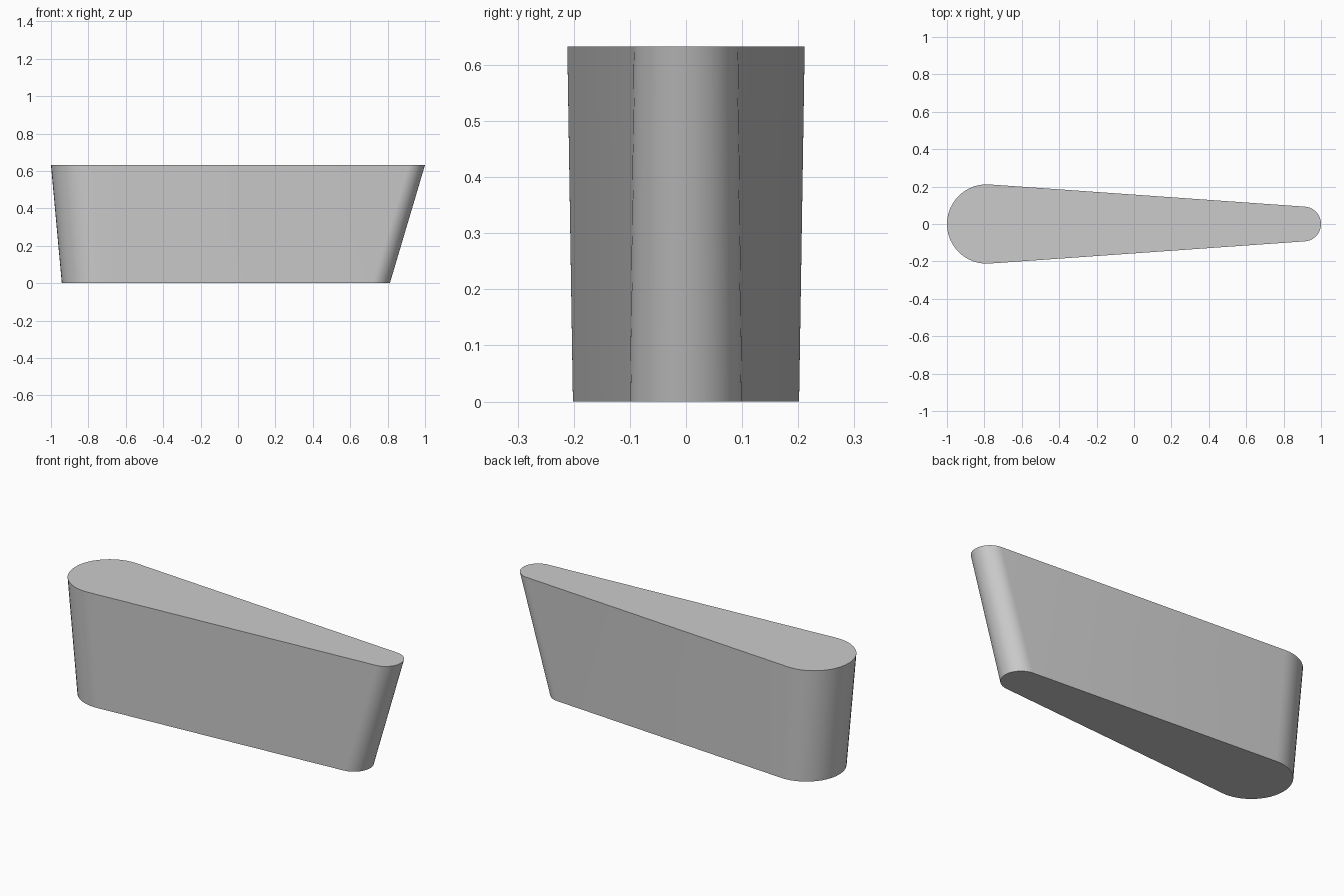
import bpy
import bmesh
from math import asin, cos, sin, pi, radians

cube = bpy.data.objects.get("Cube")
if cube:
    bpy.data.objects.remove(cube, do_unlink=True)

SEGMENTS = 24


def arc(centre, radius, start, end, z):
    """Points along a horizontal arc centred on the x axis."""
    angles = [start + (end - start) * i / SEGMENTS for i in range(SEGMENTS + 1)]
    return [(centre + radius * cos(a), radius * sin(a), z) for a in angles]


def teardrop(x_wide, r_wide, x_narrow, r_narrow, z):
    """Outline of two round ends joined by their tangent lines."""
    c_wide, c_narrow = x_wide + r_wide, x_narrow - r_narrow
    tangent = pi / 2 - asin((r_wide - r_narrow) / (c_narrow - c_wide))
    return (arc(c_narrow, r_narrow, -tangent, tangent, z)
            + arc(c_wide, r_wide, tangent, 2 * pi - tangent, z))


# Tapered body lofted between the bottom and top outlines
bm = bmesh.new()
bottom = [bm.verts.new(p) for p in teardrop(-0.942, 0.202, 0.812, 0.1, 0)]
top = [bm.verts.new(p) for p in teardrop(-1, 0.212, 1, 0.093, 0.633)]
count = len(top)
for i in range(count):
    j = (i + 1) % count
    bm.faces.new((bottom[i], bottom[j], top[j], top[i]))
bm.faces.new(top)
bm.faces.new(bottom[::-1])
mesh = bpy.data.meshes.new("tapered_body")
bm.to_mesh(mesh)
bm.free()

body = bpy.data.objects.new("tapered_body", mesh)
bpy.context.collection.objects.link(body)

# Plain grey material
grey = bpy.data.materials.new("light_grey")
grey.use_nodes = True
colour = (0.6, 0.6, 0.6, 1)
grey.diffuse_color = colour
grey.node_tree.nodes["Principled BSDF"].inputs["Base Color"].default_value = colour
mesh.materials.append(grey)

# Smooth round ends, crisp rims
bpy.ops.object.select_all(action="DESELECT")
body.select_set(True)
bpy.context.view_layer.objects.active = body
bpy.ops.object.shade_smooth_by_angle(angle=radians(30))
